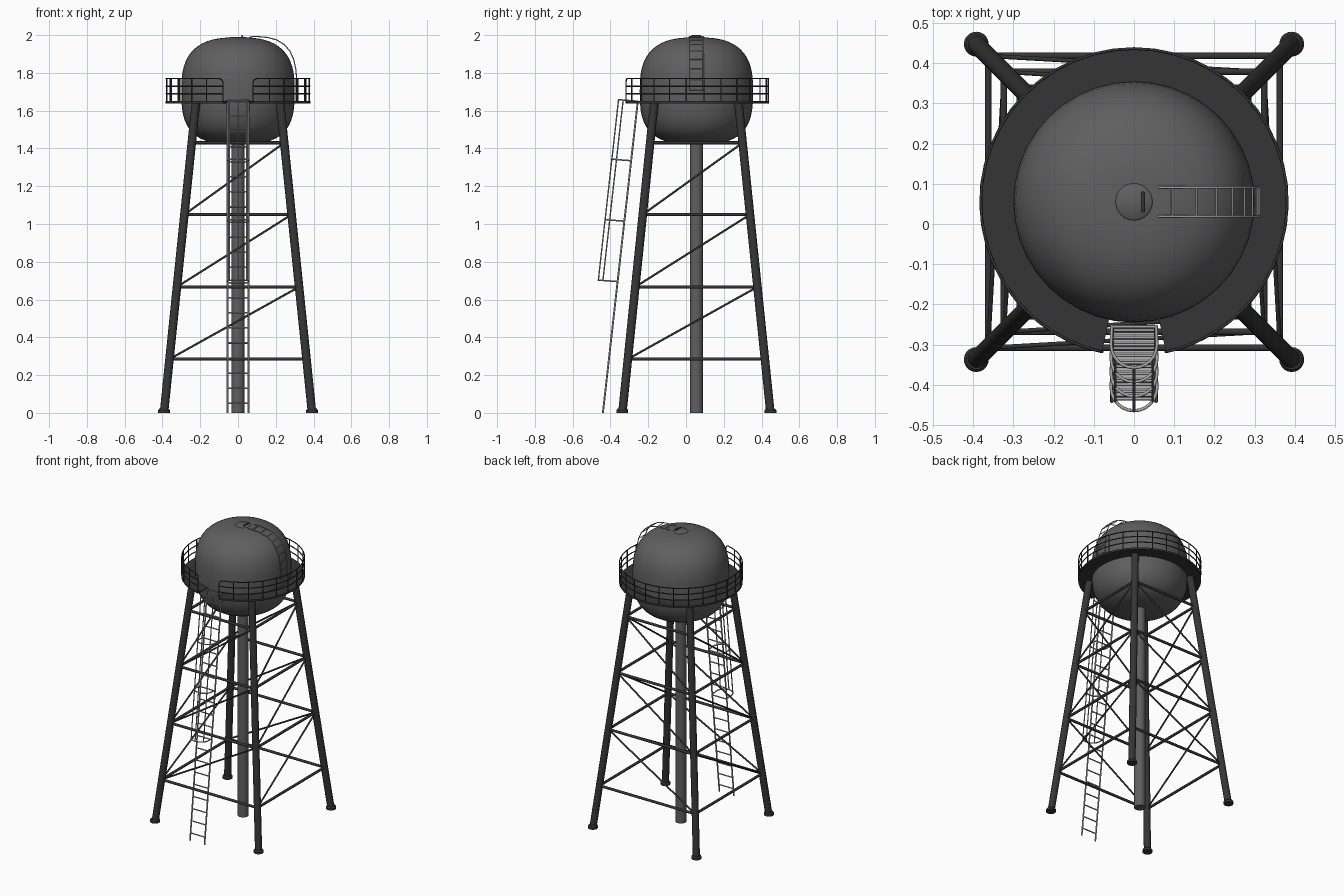
import bpy, bmesh, math
from mathutils import Vector

if "Cube" in bpy.data.objects:
    bpy.data.objects.remove(bpy.data.objects["Cube"])

CY = 0.055  # tower axis in y


def material(name, v):
    m = bpy.data.materials.new(name)
    m.diffuse_color = (v, v, v, 1)
    m.use_nodes = True
    m.node_tree.nodes["Principled BSDF"].inputs["Base Color"].default_value = m.diffuse_color
    return m


TANK = material("tank_grey", 0.115)
STEEL = material("dark_steel", 0.036)
LADDER = material("ladder_grey", 0.4)


def finish(name, bm, mat):
    bmesh.ops.recalc_face_normals(bm, faces=bm.faces)
    me = bpy.data.meshes.new(name)
    bm.to_mesh(me)
    bm.free()
    me.materials.append(mat)
    ob = bpy.data.objects.new(name, me)
    bpy.context.collection.objects.link(ob)
    bpy.context.view_layer.objects.active = ob
    ob.select_set(True)
    bpy.ops.object.shade_smooth_by_angle(angle=math.radians(50))
    ob.select_set(False)
    return ob


def lathe(name, profile, mat, n=32):
    bm = bmesh.new()
    vs = [bm.verts.new((r, CY, z)) for r, z in profile]
    es = [bm.edges.new(p) for p in zip(vs, vs[1:])]
    bmesh.ops.spin(bm, geom=vs + es, cent=(0, CY, 0), axis=(0, 0, 1),
                   angle=2 * math.pi, steps=n)
    bmesh.ops.remove_doubles(bm, verts=bm.verts, dist=1e-4)
    return finish(name, bm, mat)


def rods(name, segs, r, mat, n=10):
    """Straight capped rods between pairs of points, joined in one object."""
    bm = bmesh.new()
    for a, b in segs:
        a, b = Vector(a), Vector(b)
        q = (b - a).to_track_quat('Z', 'Y').to_matrix().to_4x4()
        q.translation = (a + b) / 2
        bmesh.ops.create_cone(bm, cap_ends=True, segments=n, radius1=r, radius2=r,
                              depth=(b - a).length, matrix=q)
    return finish(name, bm, mat)


def tubes(name, paths, r, mat):
    """Bent pipes following point lists."""
    cu = bpy.data.curves.new(name, 'CURVE')
    cu.dimensions = '3D'
    cu.bevel_depth = r
    cu.bevel_resolution = 2
    cu.use_fill_caps = True
    cu.materials.append(mat)
    for p in paths:
        s = cu.splines.new('POLY')
        s.points.add(len(p) - 1)
        s.use_smooth = True
        for pt, co in zip(s.points, p):
            pt.co = (*co, 1)
    ob = bpy.data.objects.new(name, cu)
    bpy.context.collection.objects.link(ob)
    return ob


# Tank: rounded superellipse profile, slightly squarer below
def tank_point(t):
    c, s = max(0, math.cos(t)), math.sin(t)
    e = 2 / (2.75 if s > 0 else 3.0)
    return (0.30 * c ** e, 1.705 + 0.283 * math.copysign(abs(s) ** e, s))


lathe("tank", [tank_point(-math.pi / 2 + math.pi * i / 28) if 0 < i < 28
               else (0, 1.705 + (0.283 if i else -0.283)) for i in range(29)], TANK, 40)

# Hatch and handle on the tank top
lathe("hatch", [(0, 1.98), (0.046, 1.98), (0.046, 1.988), (0.043, 1.991), (0, 1.991)], TANK)
rods("hatch_handle", [((0.022, CY - 0.025, 1.996), (0.022, CY + 0.025, 1.996)),
                      ((0.022, CY - 0.022, 1.985), (0.022, CY - 0.022, 1.996)),
                      ((0.022, CY + 0.022, 1.985), (0.022, CY + 0.022, 1.996))], 0.004, STEEL)

# Central riser pipe
rods("riser_pipe", [((0, CY, 0), (0, CY, 1.45))], 0.035, TANK, 24)


# Legs and feet
def leg(sx, sy, z):
    h = 0.392 - 0.103 * z
    return Vector((sx * h, CY + sy * h, z))


corners = [(-1, -1), (1, -1), (1, 1), (-1, 1)]
rods("legs", [(leg(*c, 0.01), leg(*c, 1.645)) for c in corners], 0.0225, STEEL, 16)
bm = bmesh.new()
for c in corners:
    p = leg(*c, 0)
    for r1, r2, z0, z1 in ((0.031, 0.031, 0, 0.014), (0.031, 0.025, 0.014, 0.022)):
        g = bmesh.ops.create_cone(bm, cap_ends=True, segments=20, radius1=r1,
                                  radius2=r2, depth=z1 - z0)
        bmesh.ops.translate(bm, verts=g['verts'], vec=(p.x, p.y, (z0 + z1) / 2))
finish("feet", bm, STEEL)

# Horizontal and diagonal bracing
levels = [0.285, 0.667, 1.05, 1.43]
sides = [((-1, -1), (1, -1)), ((-1, 1), (1, 1)), ((-1, -1), (-1, 1)), ((1, -1), (1, 1))]
rods("horizontal_braces", [(leg(*a, z), leg(*b, z)) for a, b in sides for z in levels],
     0.0085, STEEL)
rods("diagonal_braces", [(leg(*a, z0), leg(*b, z1)) for a, b in sides
                         for z0, z1 in zip(levels, levels[1:])], 0.0055, STEEL)

# Walkway: open ring with a gap at the front
GAP = math.radians(12)


def ring(r, t, z):
    a = -math.pi / 2 + GAP + t * (2 * math.pi - 2 * GAP)
    return (r * math.cos(a), CY + r * math.sin(a), z)


N = 44
bm = bmesh.new()
rows = [[bm.verts.new(ring(r, i / N, z)) for r, z in
         ((0.285, 1.638), (0.384, 1.638), (0.384, 1.65), (0.285, 1.65))] for i in range(N + 1)]
for a, b in zip(rows, rows[1:]):
    for k in range(4):
        bm.faces.new((a[k], a[k - 1], b[k - 1], b[k]))
bm.faces.new(rows[0])
bm.faces.new(rows[-1])
finish("walkway", bm, STEEL)

# Railing: hoops and posts, rounded top corners at the gap
R = 0.381
top = [ring(R, 0, 1.645), ring(R, 0, 1.75), ring(R, 0.003, 1.763)]
top += [ring(R, 0.01 + 0.98 * i / N, 1.77) for i in range(N + 1)]
top += [ring(R, 0.997, 1.763), ring(R, 1, 1.75), ring(R, 1, 1.645)]
tubes("railing_rails", [top] + [[ring(R, i / N, z) for i in range(N + 1)]
                                for z in (1.69, 1.73)], 0.0035, STEEL)
rods("railing_posts", [(ring(R, i / 24, 1.645), ring(R, i / 24, 1.77))
                       for i in range(1, 24)], 0.0035, STEEL, 8)


# Main access ladder, leaning against the walkway
def lad(x, z, out=0.0):
    return (x, -0.44 + 0.112 * z - out, z + 0.08 * out)


W = 0.055
rods("ladder_rails", [(lad(s * W, 0), lad(s * W, 1.65)) for s in (-1, 1)], 0.005, LADDER)
rods("ladder_rungs", [(lad(-W, 0.05 + 0.08 * i), lad(W, 0.05 + 0.08 * i))
                      for i in range(21)], 0.004, LADDER, 8)


# Safety cage: U-shaped hoops and upright bars
def cage(a, z):
    return lad(0.057 * math.cos(a), z, 0.045 + 0.057 * math.sin(a))


tubes("cage_hoops", [[lad(W, z)] + [cage(math.pi * i / 12, z) for i in range(13)] + [lad(-W, z)]
                     for z in (0.695, 1.015, 1.335, 1.65)], 0.004, LADDER)
rods("cage_bars", [(cage(math.radians(a), 0.695), cage(math.radians(a), 1.65))
                   for a in (35, 90, 145)], 0.0035, LADDER, 8)

# Curved ladder over the tank's right side
path = [(0.06, 1.99), (0.095, 1.993), (0.155, 1.988), (0.205, 1.975), (0.245, 1.95), (0.275, 1.915),
        (0.295, 1.87), (0.306, 1.82), (0.311, 1.765), (0.311, 1.71)]
tubes("tank_ladder_rails", [[(x, CY + s * 0.036, z) for x, z in path] for s in (-1, 1)],
      0.003, LADDER)
rods("tank_ladder_rungs", [((x, CY - 0.036, z), (x, CY + 0.036, z)) for x, z in path[1:]],
     0.0025, LADDER, 8)
